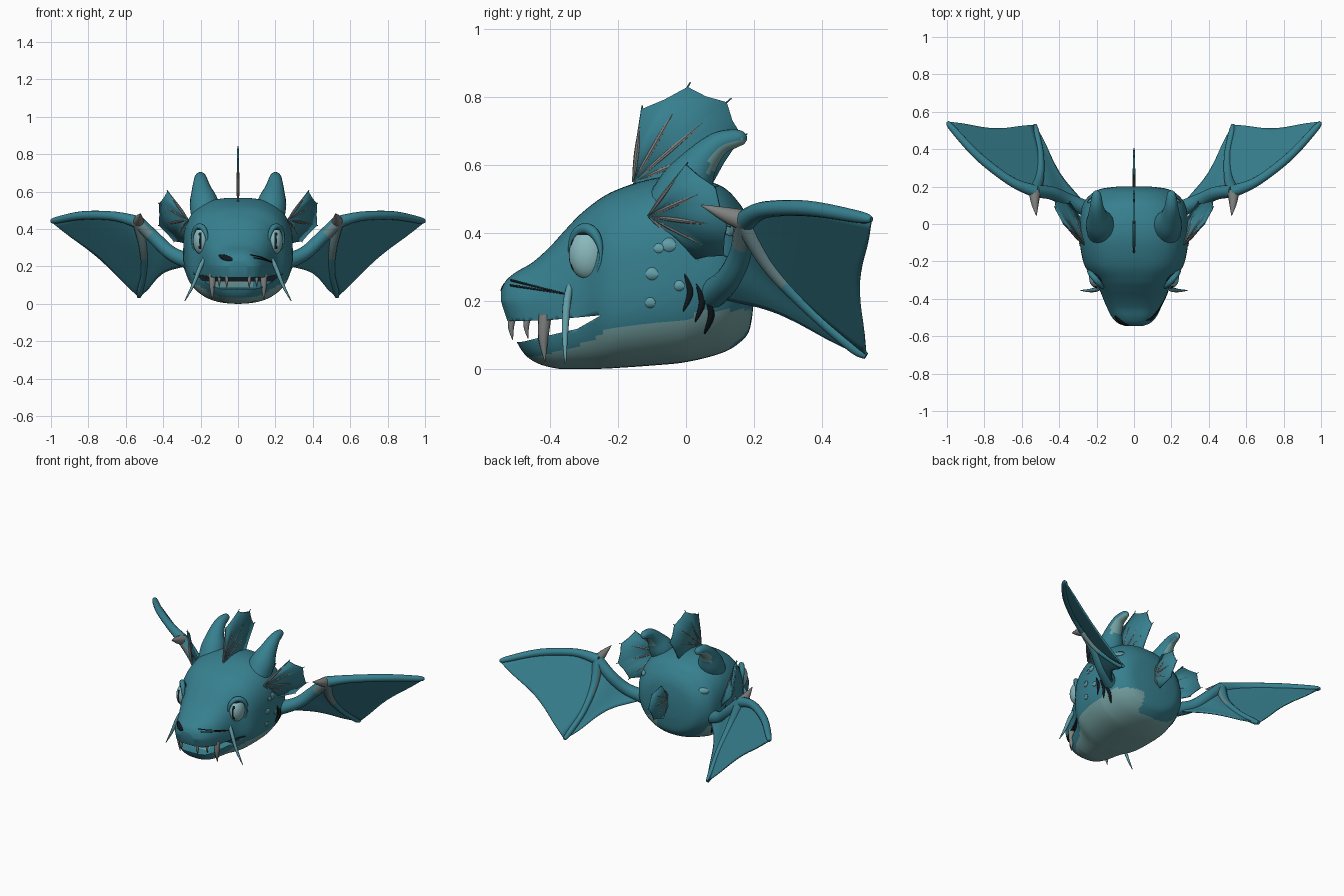
import bpy, bmesh, math
from mathutils import Vector
from mathutils.bvhtree import BVHTree

cube = bpy.data.objects.get("Cube")
if cube:
    bpy.data.objects.remove(cube)

def material(name, *rgb):
    m = bpy.data.materials.new(name)
    m.use_nodes = True
    m.diffuse_color = (*rgb, 1)
    m.node_tree.nodes["Principled BSDF"].inputs["Base Color"].default_value = (*rgb, 1)
    return m

teal = material("teal skin", .038, .215, .275)
pale = material("pale belly", .18, .36, .36)
grey = material("grey horn", .21, .22, .215)
worn = material("worn wing grey", .13, .22, .235)
eye_tint = material("pale eye", .25, .48, .5)
black = material("black marks", .006, .01, .014)
light_blue = material("light blue", .12, .34, .39)

def finish(name, bm, mats, mirror=False, thick=0, rule=None):
    """Turn a bmesh into a smooth shaded object; rule picks the material of a face."""
    bmesh.ops.recalc_face_normals(bm, faces=bm.faces)
    if rule:
        for f in bm.faces:
            f.material_index = int(rule(f.calc_center_median(), f.normal))
    me = bpy.data.meshes.new(name)
    bm.to_mesh(me)
    bm.free()
    for m in mats:
        me.materials.append(m)
    ob = bpy.data.objects.new(name, me)
    bpy.context.collection.objects.link(ob)
    bpy.ops.object.select_all(action='DESELECT')
    ob.select_set(True)
    bpy.context.view_layer.objects.active = ob
    bpy.ops.object.shade_smooth_by_angle(angle=math.radians(40))
    if thick:
        mod = ob.modifiers.new("thickness", 'SOLIDIFY')
        mod.thickness, mod.offset = thick, 0
    if mirror:
        ob.modifiers.new("mirror", 'MIRROR').use_mirror_merge = False
    return ob

def smooth(points, steps):
    """Catmull-Rom resampling of tuples of any length."""
    out, n = [], len(points)
    for i in range(n - 1):
        quad = [points[max(0, min(n - 1, i + k))] for k in (-1, 0, 1, 2)]
        for t in [s / steps for s in range(steps)]:
            out.append(tuple(b + t / 2 * (c - a + t * (2*a - 5*b + 4*c - d + t * (3*(b - c) + d - a)))
                             for a, b, c, d in zip(*quad)))
    return out + [tuple(points[-1])]

def skin_rows(rows, closed=False):
    """Quads between neighbouring rows of points; closed rows form a capped tube."""
    bm = bmesh.new()
    rows = [[bm.verts.new(p) for p in row] for row in rows]
    n = len(rows[0])
    for a, b in zip(rows, rows[1:]):
        for i in range(n if closed else n - 1):
            bm.faces.new((a[i], a[(i + 1) % n], b[(i + 1) % n], b[i]))
    for end in (rows[0], rows[-1]) if closed else ():
        bm.faces.new(end)
    return bm

def tube(name, points, mats, mirror=True, rule=None, steps=5, sides=10):
    """Tapered tube through (x, y, z, radius) points."""
    pts = smooth(points, steps)
    pos = [Vector(p[:3]) for p in pts]
    u, rings = None, []
    for i, p in enumerate(pos):
        d = (pos[min(i + 1, len(pos) - 1)] - pos[max(i - 1, 0)]).normalized()
        u = (d.orthogonal() if u is None else u - d * u.dot(d)).normalized()
        v, r = d.cross(u), max(pts[i][3], .001)
        rings.append([p + r * (u * math.cos(a) + v * math.sin(a))
                      for a in [k * math.tau / sides for k in range(sides)]])
    finish(name, skin_rows(rings, True), mats, mirror, rule=rule)

# Head: rounded-box sections (y, top, bottom, half width), chin set back
sections = [(-.545, .23, .12, .05), (-.53, .26, .05, .09), (-.5, .285, .018, .12), (-.45, .315, .002, .145),
            (-.4, .36, 0, .165), (-.35, .415, 0, .185), (-.3, .465, 0, .21), (-.22, .52, .002, .265),
            (-.1, .56, .01, .29), (0, .565, .02, .29), (.1, .54, .045, .275), (.155, .49, .075, .235),
            (.187, .43, .115, .18), (.2, .35, .2, .09)]
rings = []
for y, top, low, half in smooth(sections, 9):
    ring, bend = [], .74 + .2 * min(1, max(0, y / .15))
    for a in [k * math.tau / 96 for k in range(96)]:
        c, s = [math.copysign(abs(v) ** bend, v) for v in (math.cos(a), math.sin(a))]
        z = (top + low) / 2 + (top - low) / 2 * s
        setback = min(1, max(0, (-.2 - y) / .25)) * max(0, .2 - z) * .33
        ring.append((half * c, y + setback, z))
    rings.append(ring)
head = finish("head", skin_rows(rings, True), [teal, pale, black])

# Mouth wedge cutter
jaw = [(-.7, .14), (-.42, .142), (-.25, .158), (-.32, .118), (-.44, .09), (-.48, .08), (-.7, .075)]
cutter = finish("mouth_cutter", skin_rows([[(k * .04, y, z) for y, z in jaw] for k in range(-10, 11)], True), [teal])
cutter.hide_render = True
cut = head.modifiers.new("mouth", 'BOOLEAN')
cut.operation, cut.object, cut.solver = 'DIFFERENCE', cutter, 'EXACT'
cut_mesh = bpy.data.meshes.new_from_object(head.evaluated_get(bpy.context.evaluated_depsgraph_get()))
head.modifiers.clear()
head.data = cut_mesh
bpy.data.objects.remove(cutter)

# Belly below a rising line, pale tongue, dark palate and throat
belly = smooth([(-.6, .02), (-.45, .035), (-.3, .075), (-.2, .125), (0, .145), (.06, .17), (.3, .175)], 4)
for f in head.data.polygons:
    c, n = f.center, f.normal
    line = next((a[1] + (b[1] - a[1]) * (c.y - a[0]) / (b[0] - a[0])
                 for a, b in zip(belly, belly[1:]) if a[0] <= c.y <= b[0]), 0)
    f.material_index = int(c.z < line and not (n.y > .5 and c.x < .08))
    if c.y < -.22 and .07 < c.z < .165 and abs(n.z) > .8:
        f.material_index = 2 if n.z < 0 or c.y > -.32 else int(abs(c.x) < .1 and c.y > -.44)
surface = BVHTree.FromPolygons([v.co for v in head.data.vertices], [p.vertices for p in head.data.polygons])

def patch(name, path, widths, offset, mat, front=False, mirror=True):
    """Thin painted strip laid on the head, seen from the side or the front."""
    rows = []
    for (a, b), w in zip(path, widths):
        row = []
        for s in (-1, 0, 1):
            p, q = a + s * w * offset[0], b + s * w * offset[1]
            origin, ray = ((p, -2, q), (0, 1, 0)) if front else ((2, p, q), (-1, 0, 0))
            hit, normal = surface.ray_cast(Vector(origin), Vector(ray))[:2]
            row.append(hit + normal * .002)
        rows.append(row)
    finish(name, skin_rows(rows), [mat], mirror, thick=.003)

# Cheek spots, gill slits and nostrils
arc = [math.pi * k / 10 for k in range(11)]
for a, b, r in [(-.1, .28, .018), (-.105, .195, .015), (-.02, .245, .015), (-.08, .355, .014),
                (-.05, .365, .02), (.13, .41, .018)]:
    patch("cheek_spot", [(a - r * math.cos(t), b) for t in arc], [r * math.sin(t) + .0005 for t in arc], (0, 1), light_blue)
for a, b in [(0, .225), (.035, .195), (.062, .16)]:
    path = smooth([(a - .004, b + .055), (a + .012, b), (a - .008, b - .055)], 5)
    patch("gill_slit", path, [.001 + .008 * math.sin(t) for t in arc], (1, 0), black)
for z in (.26, .245):
    patch("nostril_line", smooth([(-.515, z), (-.36, .222)], 10), [.0025] * 11, (0, 1), black, mirror=False)
patch("nostril", [(-.065 - .036 * math.cos(t), .245 + .009 * math.cos(t)) for t in arc],
      [.014 * math.sin(t) + .0005 for t in arc], (0, 1), black, front=True, mirror=False)

# Eyes with forward slit pupils, and heavy curved lids
eye, size = Vector((.196, -.288, .336)), Vector((.044, .057, .073))
bm = bmesh.new()
bmesh.ops.create_uvsphere(bm, u_segments=48, v_segments=24, radius=1)
for v in bm.verts:
    v.co = eye + v.co * size

def pupil(c, n):
    x, y, z = [(p - e) / s for p, e, s in zip(c, eye, size)]
    return y < 0 and abs(x - .15) < .14 and abs(z) < .6 or z > .8

finish("eye", bm, [eye_tint, black], True, rule=pupil)
out, across = Vector((.75, -.65, 0)), Vector((.65, .75, 0))
lid = [(*(eye + out * .012 + across * .06 * math.cos(a) + Vector((0, 0, .077 * math.sin(a)))),
        .005 + .012 * max(0, math.sin(a))) for a in [math.radians(d) for d in range(-40, 221, 20)]]
tube("eyelid", lid, [teal], steps=2)

# Swept-back horns with pale undersides, whiskers and teeth
tube("horn", [(.165, -.06, .44, .08), (.182, 0, .54, .077), (.195, .045, .612, .052), (.2, .095, .662, .036),
              (.2, .145, .678, .027), (.2, .17, .678, .018), (.2, .18, .677, .003)], [teal, pale], sides=20,
     rule=lambda c, n: n.z < -.15 and n.x > -.5 and c.z > .58)
tube("whisker", [(.165, -.335, .27, .008), (.2, -.35, .2, .012), (.24, -.356, .1, .009), (.285, -.355, .015, .002)],
     [light_blue])
for x, y, tip, r in [(.138, -.415, .02, .02), (.1, -.465, .09, .011), (.06, -.51, .085, .012)]:
    tube("tooth", [(x, y, .16, r), (x, y - .005, .08 + tip / 2, r * .75), (x, y, tip, .001)], [grey])

def fin(name, base, tips, mirror):
    """Webbed fan with spines that poke past its scalloped edge."""
    base, tips = Vector(base), [Vector(t) for t in tips]
    edge = [tips[0]]
    for a, b in zip(tips, tips[1:]):
        edge += [base + ((a + b) / 2 - base) * .98, b]
    finish(name + "_web", skin_rows([[base.lerp(p, s) for p in edge] for s in (.02, .5, 1)]), [teal], mirror, .009)
    for t in tips:
        tube(name + "_spine", [(*base.lerp(t, s), r) for s, r in [(0, .004), (.35, .008), (.7, .005), (1.05, .002)]],
             [grey, teal], mirror, lambda c, n: (c - base).length > .8 * (t - base).length, sides=8)

fin("crest", (0, -.155, .55), [(0, -.13, .765), (0, .005, .83), (0, .12, .785), (0, .165, .685), (0, .07, .53)], False)
fin("ear_fin", (.268, -.11, .45), [(.375, 0, .6), (.42, .085, .535), (.42, .12, .42), (.34, .11, .335),
                                   (.285, .03, .325)], True)
fin("tail_fin", (0, .18, .32), [(0, .26, .43), (0, .36, .41), (0, .395, .33), (0, .34, .24), (0, .24, .21)], False)

# Wings: arm, leading edge and finger bones meet at the wrist
wrist = (.53, .175, .435)
arm = [(*wrist, .034), (.44, .165, .345, .036), (.35, .125, .265, .038), (.23, .07, .215, .045)]
leading = [(*wrist, .034), (.66, .23, .468, .025), (.83, .36, .472, .023), (.97, .51, .447, .018), (.997, .546, .44, .008)]
finger = [(*wrist, .034), (.505, .25, .3, .024), (.5, .37, .17, .018), (.523, .49, .065, .017), (.53, .53, .038, .01)]
for name, bone, reach in [("wing_arm", arm, .1), ("wing_leading_edge", leading, .04), ("wing_finger", finger, .22)]:
    tube(name, bone, [teal, worn], steps=8, sides=14,
         rule=lambda c, n: (c - Vector(wrist)).length < reach and n.z < .4 and n.y < .3)
tube("wing_claw", [(*wrist, .033), (.53, .115, .455, .022), (.522, .045, .482, .002)], [grey])

for name, bones, sag in [("outer_wing_web", (leading, finger), .22), ("inner_wing_web", (arm, finger), .22)]:
    curves = [[Vector(p[:3]) for p in smooth(bone, 40)] for bone in bones]
    rows = []
    for i in range(1, 15):
        spans = [i / 14 * (1 - sag * math.sin(math.pi * j / 14)) for j in range(15)]
        a, b = [[curve[round(t * (len(curve) - 1))] for t in spans] for curve in curves]
        rows.append([p.lerp(q, j / 14) for j, (p, q) in enumerate(zip(a, b))])
    finish(name, skin_rows(rows), [teal], True, thick=.008)
